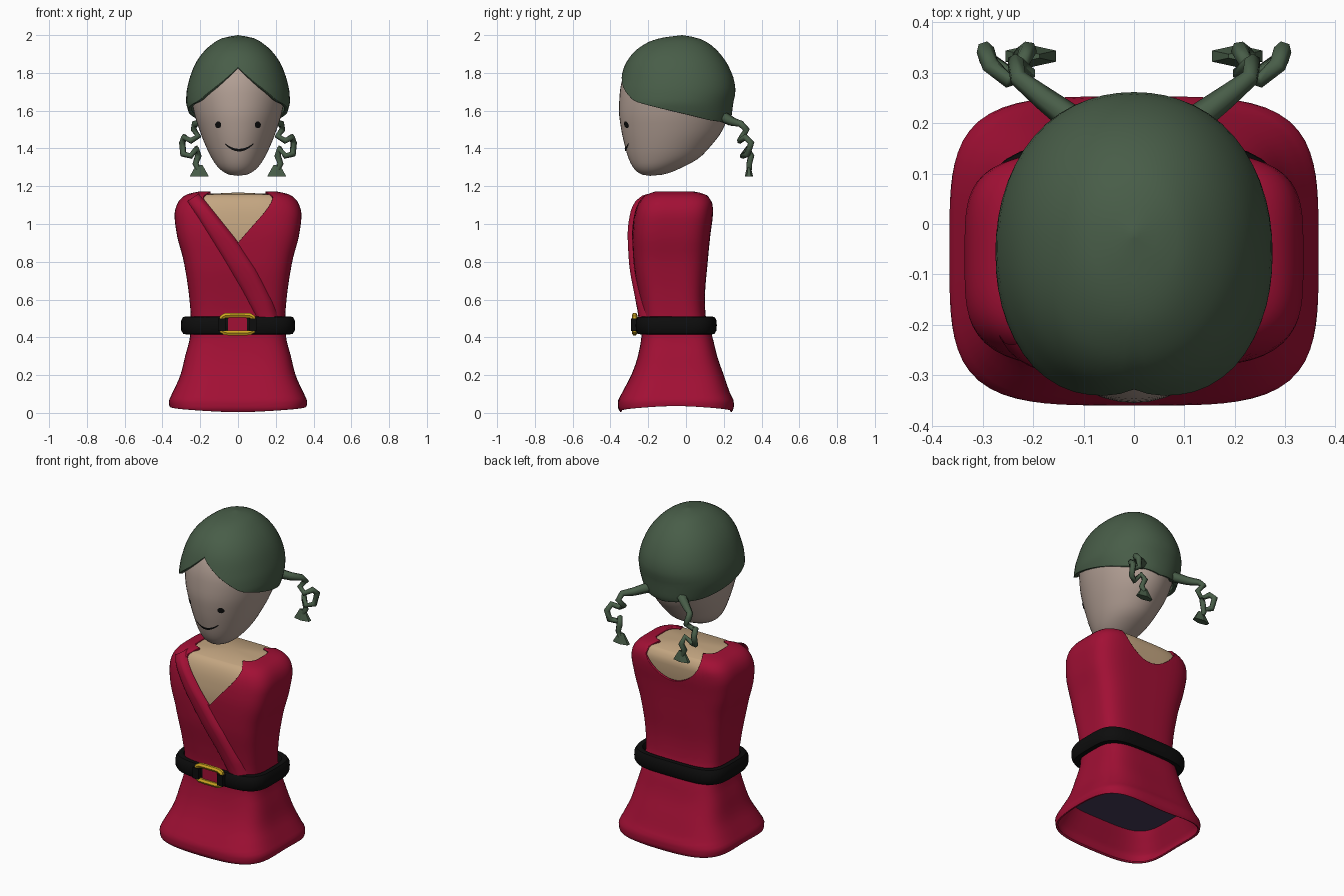
import bpy, bmesh, math
from math import sin, cos, pi

if "Cube" in bpy.data.objects:
    bpy.data.objects.remove(bpy.data.objects["Cube"])


def mat(name, r, g, b):
    m = bpy.data.materials.new(name)
    m.diffuse_color = (r, g, b, 1)
    m.use_nodes = True
    m.node_tree.nodes["Principled BSDF"].inputs["Base Color"].default_value = m.diffuse_color
    return m


RED = mat("crimson", 0.36, 0.005, 0.035)
GREEN = mat("dark green", 0.065, 0.11, 0.065)
FACE = mat("pale skin", 0.45, 0.35, 0.30)
TAN = mat("tan skin", 0.55, 0.38, 0.22)
BLACK = mat("black", 0.004, 0.004, 0.004)
GOLD = mat("gold", 0.62, 0.39, 0.015)
PURPLE = mat("dusk purple", 0.06, 0.045, 0.10)

# Section tables: z, half width, front y, back y
DRESS = [(0, .345, -.345, .24), (.03, .362, -.36, .253), (.06, .366, -.36, .253), (.10, .35, -.342, .235),
         (.2, .305, -.29, .2), (.3, .28, -.255, .165), (.42, .252, -.235, .135), (.5, .25, -.235, .105),
         (.6, .257, -.247, .10), (.8, .287, -.278, .115), (.95, .325, -.285, .13), (1.05, .336, -.275, .143),
         (1.1, .325, -.262, .145), (1.14, .297, -.24, .13), (1.16, .262, -.21, .105), (1.172, .205, -.17, .05)]
HEAD = [(1.255, 0, -.19, -.19), (1.262, .05, -.235, -.12), (1.3, .105, -.28, -.02), (1.35, .14, -.305, .07),
        (1.4, .165, -.32, .12), (1.5, .205, -.343, .195), (1.6, .235, -.355, .23), (1.7, .25, -.35, .24),
        (1.8, .22, -.325, .215), (1.9, .16, -.24, .14), (1.96, .07, -.1, .06), (1.97, 0, -.02, -.02)]
HAIR = [(1.5, .225, -.355, .215), (1.55, .245, -.365, .238), (1.6, .264, -.37, .245), (1.65, .275, -.37, .252),
        (1.7, .272, -.365, .262), (1.75, .262, -.353, .257), (1.83, .235, -.328, .228), (1.9, .192, -.285, .182),
        (1.96, .127, -.205, .115), (1.985, .08, -.13, .06), (2.0, 0, -.02, -.02)]
# Hairline: angle from the front, height
HAIRLINE = [(0, 1.83), (.12, 1.80), (.38, 1.74), (.83, 1.65), (1.2, 1.622), (1.57, 1.595), (2.2, 1.55), (3.2, 1.52)]


def lerp(table, t):
    for p, q in zip(table, table[1:]):
        if t <= q[0]:
            f = (t - p[0]) / (q[0] - p[0])
            return [u + (v - u) * f for u, v in zip(p[1:], q[1:])]
    return list(table[-1][1:])


def section(table, z):
    """Monotone cubic interpolation of a section table."""
    z = min(max(z, table[0][0]), table[-1][0])
    i = next(k for k in range(len(table) - 1) if z <= table[k + 1][0])
    h = table[i + 1][0] - table[i][0]
    t = (z - table[i][0]) / h

    def slope(k, c):
        return (table[k + 1][c] - table[k][c]) / (table[k + 1][0] - table[k][0])

    def tangent(k, c):
        if k == 0 or k == len(table) - 1:
            return slope(min(k, len(table) - 2), c)
        a, b = slope(k - 1, c), slope(k, c)
        return 2 * a * b / (a + b) if a * b > 0 else 0
    return [table[i][c] * (2*t**3 - 3*t*t + 1) + table[i + 1][c] * (3*t*t - 2*t**3)
            + h * (tangent(i, c) * (t**3 - 2*t*t + t) + tangent(i + 1, c) * (t**3 - t*t)) for c in (1, 2, 3)]


def unit(a, n):
    """Unit superellipse, angle 0 facing the front."""
    r = (abs(sin(a))**n + abs(cos(a))**n) ** (-1 / n)
    return r * sin(a), -r * cos(a)


def front_y(table, n, x, z):
    hx, y0, y1 = section(table, z)
    k = min(abs(x) / hx, .99)
    return (y0 + y1) / 2 - (y1 - y0) / 2 * (1 - k**n) ** (1 / n)


def finish(ob, *mats, smooth=True):
    for m in mats:
        ob.data.materials.append(m)
    if smooth:
        bpy.ops.object.select_all(action='DESELECT')
        ob.select_set(True)
        bpy.context.view_layer.objects.active = ob
        bpy.ops.object.shade_smooth_by_angle(angle=math.radians(40))
    return ob


def grid(name, fn, rows, cols, *mats, wrap_r=False, wrap_c=False, caps=False):
    """Mesh from fn(row, col)."""
    bm = bmesh.new()
    v = [[bm.verts.new(fn(i, j)) for j in range(cols)] for i in range(rows)]
    for i in range(rows if wrap_r else rows - 1):
        for j in range(cols if wrap_c else cols - 1):
            a, b = (i + 1) % rows, (j + 1) % cols
            bm.faces.new((v[i][j], v[i][b], v[a][b], v[a][j]))
    if caps:
        bm.faces.new(v[0][::-1]).material_index = 1
        top = bm.faces.new(v[-1])
        mid = bmesh.ops.poke(bm, faces=[top])["verts"][0]
        mid.co.z += .012
    bmesh.ops.remove_doubles(bm, verts=bm.verts, dist=1e-5)
    me = bpy.data.meshes.new(name)
    bm.to_mesh(me)
    bm.free()
    ob = bpy.data.objects.new(name, me)
    bpy.context.collection.objects.link(ob)
    return finish(ob, *mats)


def loft(name, table, n, lo, hi, rows, cols, *mats, inset=0, caps=False, shell=0):
    def point(i, j):
        a = 2 * pi * j / cols
        b = a if a <= pi else 2 * pi - a
        z = lo(b) + (hi(b) - lo(b)) * (1 - cos(pi * i / (rows - 1))) / 2
        hx, y0, y1 = section(table, z)
        ux, uy = unit(a, n)
        return ((hx - inset) * ux, (y0 + y1) / 2 + ((y1 - y0) / 2 - inset) * uy, z)
    ob = grid(name, point, rows, cols, *mats, wrap_c=True, caps=caps)
    if shell:
        s = ob.modifiers.new("shell", 'SOLIDIFY')
        s.thickness, s.offset = shell, -1
    return ob


# Dress with a V neck in front, a scoop behind and a flared open hem
def neckline(a):
    x = .31 * abs(unit(a, 4)[0])
    if a < pi / 2:
        return min(1.172, .9 + 1.25 * x)
    return min(1.172, 1.0 + .172 * (x / .21) ** 2)


loft("dress", DRESS, 4, lambda a: .004 + .032 * sin(a)**2, neckline, 44, 96, RED, shell=.012)
loft("torso", DRESS, 4, lambda a: .18, lambda a: 1.155, 36, 64, TAN, PURPLE, inset=.016, caps=True)

# Wrap flap running from one shoulder to the opposite hip
UPPER = [(0, -.205, 1.162), (.35, 0, .905), (.6, .1, .755), (.85, .19, .58), (1, .22, .5)]
LOWER = [(0, -.27, 1.12), (.2, -.21, 1.03), (.5, -.08, .82), (.75, .02, .65), (1, .10, .5)]
BULGE = [(0, -.008), (.08, .012), (.3, .024), (.6, .022), (.88, .014), (1, -.004)]


def flap(i, j):
    t, v = j / 24, i / 10
    p, q = lerp(UPPER, t), lerp(LOWER, t)
    x, z = (q[k] + (p[k] - q[k]) * v for k in (0, 1))
    return x, front_y(DRESS, 4, x, z) - lerp(BULGE, 1 - v)[0], z


grid("wrap_flap", flap, 11, 25, RED)


# Belt
def belt(i, j):
    ux, uy = unit(2 * pi * j / 64, 4)
    sx, sz = unit(2 * pi * i / 12, 3)
    return (.277 + .025 * sx) * ux, -.052 + (.19 + .025 * sx) * uy, .463 + .047 * sz


grid("belt", belt, 12, 64, BLACK, wrap_r=True, wrap_c=True)


def box(name, c, s, m):
    bpy.ops.mesh.primitive_cube_add(size=1, location=c)
    ob = bpy.context.object
    ob.name, ob.scale = name, s
    b = ob.modifiers.new("bevel", 'BEVEL')
    b.width = min(s) * .25
    return finish(ob, m, smooth=False)


def tube(name, pts, radius, m, cyclic=False, smooth=True):
    """Six sided tube through (x, y, z, thickness) points."""
    cu = bpy.data.curves.new(name, 'CURVE')
    cu.dimensions = '3D'
    cu.bevel_depth, cu.bevel_resolution, cu.use_fill_caps = radius, 1, True
    sp = cu.splines.new('POLY')
    sp.points.add(len(pts) - 1)
    sp.use_cyclic_u = cyclic
    for p, (x, y, z, r) in zip(sp.points, pts):
        p.co, p.radius = (x, y, z, 1), r
    ob = bpy.data.objects.new(name, cu)
    bpy.context.collection.objects.link(ob)
    bpy.ops.object.select_all(action='DESELECT')
    ob.select_set(True)
    bpy.context.view_layer.objects.active = ob
    bpy.ops.object.convert(target='MESH')
    return finish(bpy.context.object, m, smooth=smooth)


# Buckle, its red centre and the belt ends wrapped round it
ring = [unit(2 * pi * k / 28, 6) for k in range(28)]
tube("buckle", [(.085 * x - .003, -.272, .47 + .047 * z, 1) for x, z in ring], .015, GOLD, cyclic=True)
box("buckle_centre", (-.003, -.265, .47), (.10, .008, .07), RED)
for s in (-1, 1):
    box("belt_end", (s * .082 - .003, -.272, .466), (.04, .036, .066), BLACK)

# Head and hair cap
loft("head", HEAD, 2, lambda a: 1.255, lambda a: 1.97, 36, 48, FACE)
loft("hair_cap", HAIR, 2.15, lambda a: lerp(HAIRLINE, a)[0], lambda a: 2.0, 24, 56, GREEN, shell=.02)


# Eyes and smile as thin plates on the face
def on_face(x, z):
    return x, front_y(HEAD, 2, x, z) - .005, z


for s in (-1, 1):
    def eye(i, j, s=s):
        a = 2 * pi * j / 16
        return on_face(s * .105 + .016 * i / 2 * cos(a), 1.525 + .018 * i / 2 * sin(a))
    grid("eye", eye, 3, 16, BLACK, wrap_c=True)


def smile(i, j):
    t = j / 8 - 1
    return on_face(.006 + .076 * t, 1.391 + .034 * t * t + (i - .5) * (.014 - .008 * t * t))


grid("mouth", smile, 2, 17, BLACK)

# Curly pigtails with a flared tip
CURL = [(.10, .19, 1.57, 1.7), (.18, .25, 1.54, 1.3), (.23, .29, 1.53, 1), (.235, .32, 1.50, 1),
        (.21, .30, 1.465, .9), (.25, .285, 1.44, .9), (.285, .315, 1.46, 1), (.295, .345, 1.43, 1),
        (.29, .325, 1.37, 1), (.25, .30, 1.36, .9), (.22, .325, 1.40, .9), (.21, .345, 1.36, 1),
        (.225, .335, 1.32, .9), (.21, .335, 1.29, .9)]
for s in (-1, 1):
    tube("pigtail", [(s * x, y, z, r) for x, y, z, r in CURL], .018, GREEN, smooth=False)
    bpy.ops.mesh.primitive_cone_add(vertices=6, radius1=.058, radius2=.02, depth=.06,
                                    location=(s * .205, .333, 1.282))
    tip = bpy.context.object
    tip.name, tip.scale = "pigtail_tip", (1, .38, 1)
    finish(tip, GREEN, smooth=False)
